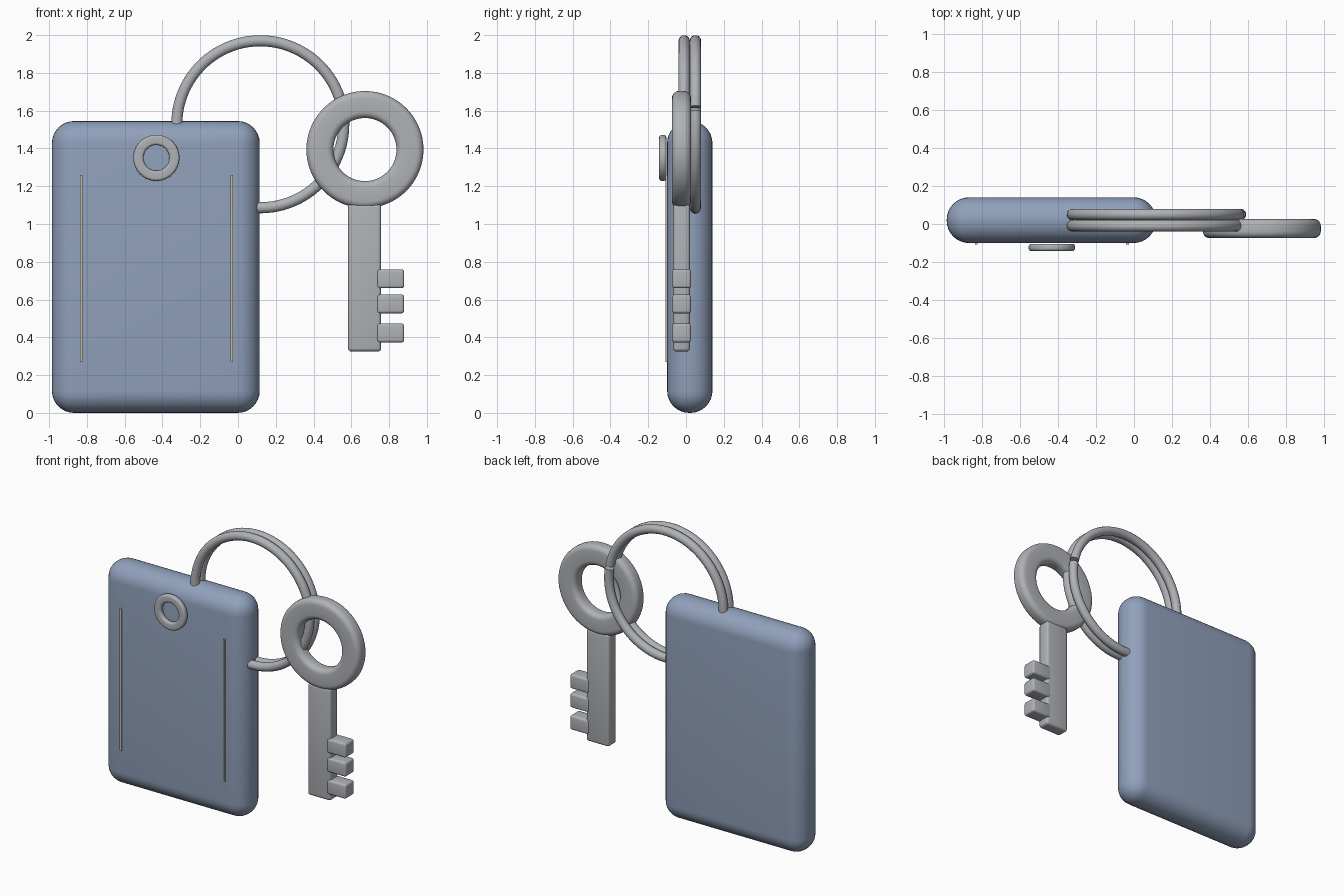
import bpy, bmesh
from math import sin, cos, tau, radians
from mathutils import Vector

cube = bpy.data.objects.get("Cube")
if cube:
    bpy.data.objects.remove(cube)


def material(name, rgb):
    m = bpy.data.materials.new(name)
    m.use_nodes = True
    m.diffuse_color = (*rgb, 1)
    m.node_tree.nodes["Principled BSDF"].inputs["Base Color"].default_value = (*rgb, 1)
    return m


BLUE = material("slate blue", (0.28, 0.355, 0.5))
STEEL = material("steel grey", (0.43, 0.445, 0.47))
BEIGE = material("pale beige", (0.55, 0.51, 0.41))


def activate(obj):
    bpy.ops.object.select_all(action="DESELECT")
    obj.select_set(True)
    bpy.context.view_layer.objects.active = obj


def finish(bm, name, mat, bevel, segments):
    """Turn a bmesh into a bevelled, smooth shaded object."""
    bmesh.ops.recalc_face_normals(bm, faces=bm.faces)
    mesh = bpy.data.meshes.new(name)
    bm.to_mesh(mesh)
    bm.free()
    mesh.materials.append(mat)
    obj = bpy.data.objects.new(name, mesh)
    bpy.context.collection.objects.link(obj)
    activate(obj)
    if bevel:
        mod = obj.modifiers.new("Rounded edges", "BEVEL")
        mod.width = bevel
        mod.segments = segments
        mod.limit_method = "ANGLE"
        mod.angle_limit = radians(40)
        bpy.ops.object.modifier_apply(modifier=mod.name)
    bpy.ops.object.shade_smooth_by_angle(angle=radians(35))
    return obj


def box(name, mat, x, y, z, bevel=0, segments=4):
    """Box from (min, max) ranges."""
    bm = bmesh.new()
    bmesh.ops.create_cube(bm, size=1)
    for v in bm.verts:
        v.co = [(r[0] + r[1]) / 2 + c * (r[1] - r[0]) for c, r in zip(v.co, (x, y, z))]
    return finish(bm, name, mat, bevel, segments)


def washer(name, mat, x, z, y, inner, outer, bevel):
    """Flat ring facing the front, with rounded rims."""
    bm = bmesh.new()
    corners = [(inner, y[0]), (outer, y[0]), (outer, y[1]), (inner, y[1])]
    verts = [bm.verts.new((x + r, d, z)) for r, d in corners]
    edges = [bm.edges.new((verts[i], verts[i - 1])) for i in range(4)]
    bmesh.ops.spin(bm, geom=verts + edges, cent=(x, 0, z), axis=(0, 1, 0),
                   angle=tau, steps=64)
    bmesh.ops.remove_doubles(bm, verts=bm.verts, dist=0.0005)
    return finish(bm, name, mat, bevel, 5)


def coil(name, y, start, sweep, closed):
    """One turn of wire of the split ring."""
    curve = bpy.data.curves.new(name, "CURVE")
    curve.dimensions = "3D"
    curve.bevel_depth = 0.03
    curve.bevel_resolution = 5
    curve.use_fill_caps = True
    spline = curve.splines.new("POLY")
    count = 96
    spline.points.add(count - 1)
    spline.use_cyclic_u = closed
    for i, p in enumerate(spline.points):
        a = radians(start + sweep * i / (count if closed else count - 1))
        p.co = (0.118 + 0.442 * cos(a), y, 1.528 + 0.442 * sin(a), 1)
    obj = bpy.data.objects.new(name, curve)
    bpy.context.collection.objects.link(obj)
    activate(obj)
    bpy.ops.object.convert(target="MESH")
    obj = bpy.context.object
    obj.data.materials.clear()
    obj.data.materials.append(STEEL)
    bpy.ops.object.shade_smooth_by_angle(angle=radians(40))


# Fob body with fully rounded edges
box("fob_body", BLUE, (-0.985, 0.115), (-0.10, 0.14), (0, 1.545), 0.117, 8)

# Front trim: grommet and two thin lines
washer("grommet", STEEL, -0.432, 1.35, (-0.142, -0.104), 0.068, 0.122, 0.014)
for side, x in (("right", -0.83), ("left", -0.034)):
    box(f"trim_line_{side}", BEIGE, (x - 0.007, x + 0.007), (-0.108, -0.099), (0.27, 1.26))

# Split ring: closed front turn, rear turn with a small gap
coil("ring_front_turn", -0.01, 0, 360, True)
coil("ring_rear_turn", 0.05, 12, 357, False)

# Key
washer("key_bow", STEEL, 0.672, 1.394, (-0.074, 0.026), 0.167, 0.31, 0.035)
box("key_shaft", STEEL, (0.582, 0.758), (-0.068, 0.021), (0.325, 1.106), 0.018)
for i, z in enumerate((0.373, 0.527, 0.66)):
    box(f"key_tooth_{i + 1}", STEEL, (0.735, 0.88), (-0.073, 0.026), (z, z + 0.1), 0.014)
